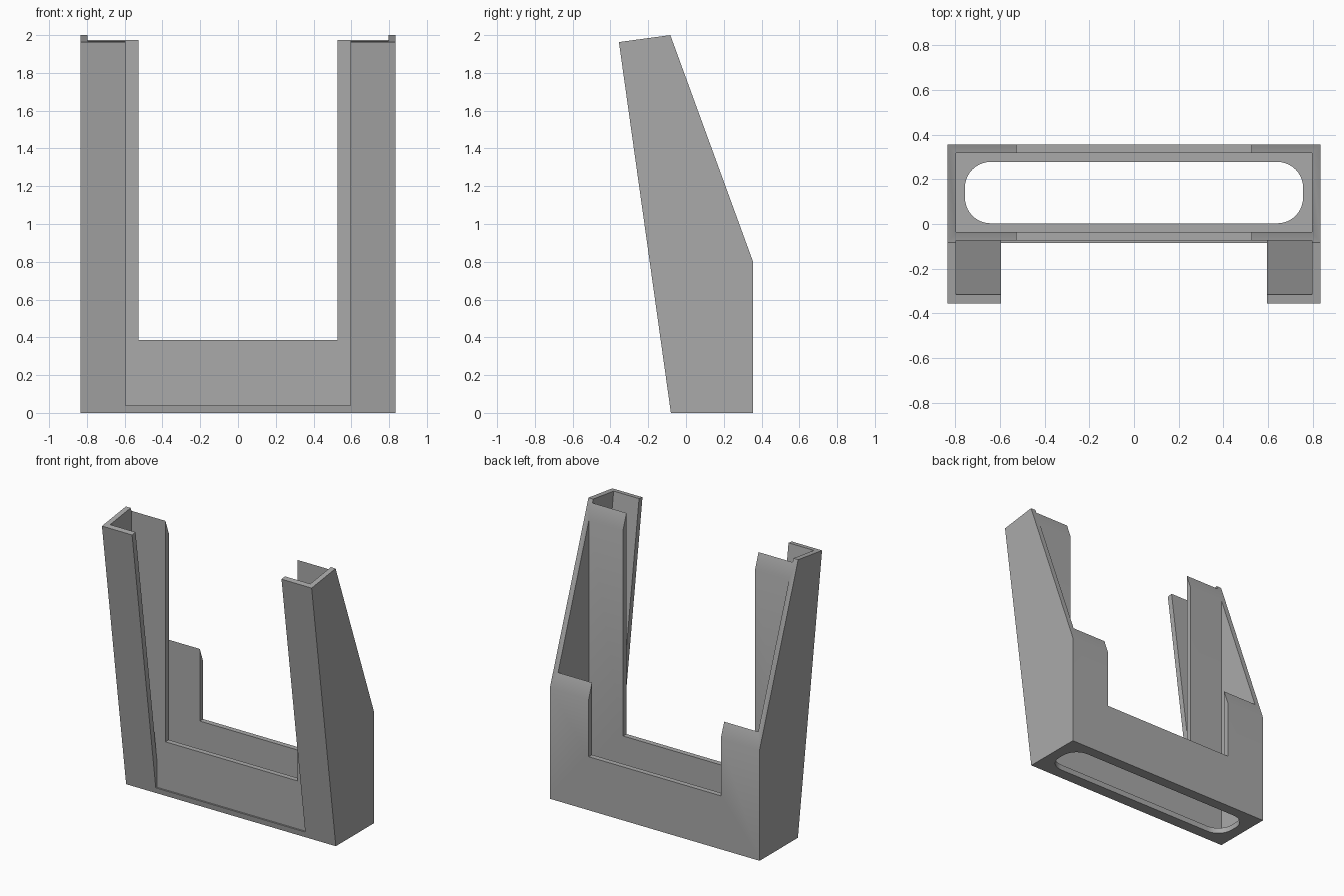
import bpy, bmesh, math
from mathutils import Vector

cube = bpy.data.objects.get("Cube")
if cube:
    bpy.data.objects.remove(cube, do_unlink=True)

# Main dimensions
HALF_W, INNER_W = 0.835, 0.797      # outer and inner half widths
WEB_FRONT, WEB_BACK = -0.074, -0.036
BACK_IN, BACK_OUT = 0.317, 0.355
FLOOR = 0.04
TOP_FRONT = (-0.355, 1.963)
FOOT_FRONT = (-0.08, 0)

grey = bpy.data.materials.new("matte grey")
grey.use_nodes = True
grey.diffuse_color = (0.4, 0.4, 0.4, 1)
grey.node_tree.nodes["Principled BSDF"].inputs["Base Color"].default_value = (0.4, 0.4, 0.4, 1)


def extrude(name, points, direction):
    """Solid made by sweeping a flat outline along a direction."""
    bm = bmesh.new()
    face = bm.faces.new([bm.verts.new(p) for p in points])
    swept = bmesh.ops.extrude_face_region(bm, geom=[face])["geom"]
    verts = [v for v in swept if isinstance(v, bmesh.types.BMVert)]
    bmesh.ops.translate(bm, verts=verts, vec=Vector(direction))
    bmesh.ops.recalc_face_normals(bm, faces=bm.faces)
    mesh = bpy.data.meshes.new(name)
    bm.to_mesh(mesh)
    bm.free()
    mesh.materials.append(grey)
    obj = bpy.data.objects.new(name, mesh)
    bpy.context.collection.objects.link(obj)
    return obj


def side_prism(name, profile, half_width):
    return extrude(name, [(-half_width, y, z) for y, z in profile], (2 * half_width, 0, 0))


def box(name, half_width, y0, y1, z0, z1=3):
    return side_prism(name, [(y0, z0), (y1, z0), (y1, z1), (y0, z1)], half_width)


# Solid body from the side outline
body = side_prism("cradle_body", [
    FOOT_FRONT, (BACK_OUT, 0), (BACK_OUT, 0.8), (-0.083, 2.0), TOP_FRONT], HALF_W)

# Channel between the leaning front plate and the upright web
lean = (TOP_FRONT[0] - FOOT_FRONT[0]) / TOP_FRONT[1]
inner_foot = FOOT_FRONT[0] + 0.04
meet_z = (WEB_FRONT - inner_foot) / lean
channel = side_prism("channel_cutter", [
    (WEB_FRONT, meet_z), (WEB_FRONT, 3), (inner_foot + lean * 3, 3)], INNER_W)

# Rounded slot through the floor
slot_x, slot_y0, slot_y1, radius = 0.757, 0.003, 0.278, 0.115
outline = []
corners = [(1, slot_y1 - radius), (-1, slot_y1 - radius),
           (-1, slot_y0 + radius), (1, slot_y0 + radius)]
for i, (side, cy) in enumerate(corners):
    for step in range(11):
        a = math.pi / 2 * (i + step / 10)
        outline.append((side * (slot_x - radius) + radius * math.cos(a),
                        cy + radius * math.sin(a), -0.1))

cutters = [
    box("pocket_cutter", INNER_W, WEB_BACK, BACK_IN, FLOOR),
    channel,
    box("front_opening_cutter", 0.595, -1, WEB_FRONT, FLOOR),
    box("window_cutter", 0.526, -1, 1, 0.385),
    extrude("slot_cutter", outline, (0, 0, 0.25)),
]

# Carve the body
bpy.context.view_layer.objects.active = body
body.select_set(True)
for cutter in cutters:
    mod = body.modifiers.new(cutter.name, "BOOLEAN")
    mod.operation = "DIFFERENCE"
    mod.solver = "EXACT"
    mod.object = cutter
    bpy.ops.object.modifier_apply(modifier=mod.name)
    bpy.data.objects.remove(cutter, do_unlink=True)

bpy.ops.object.shade_smooth_by_angle(angle=math.radians(30))
